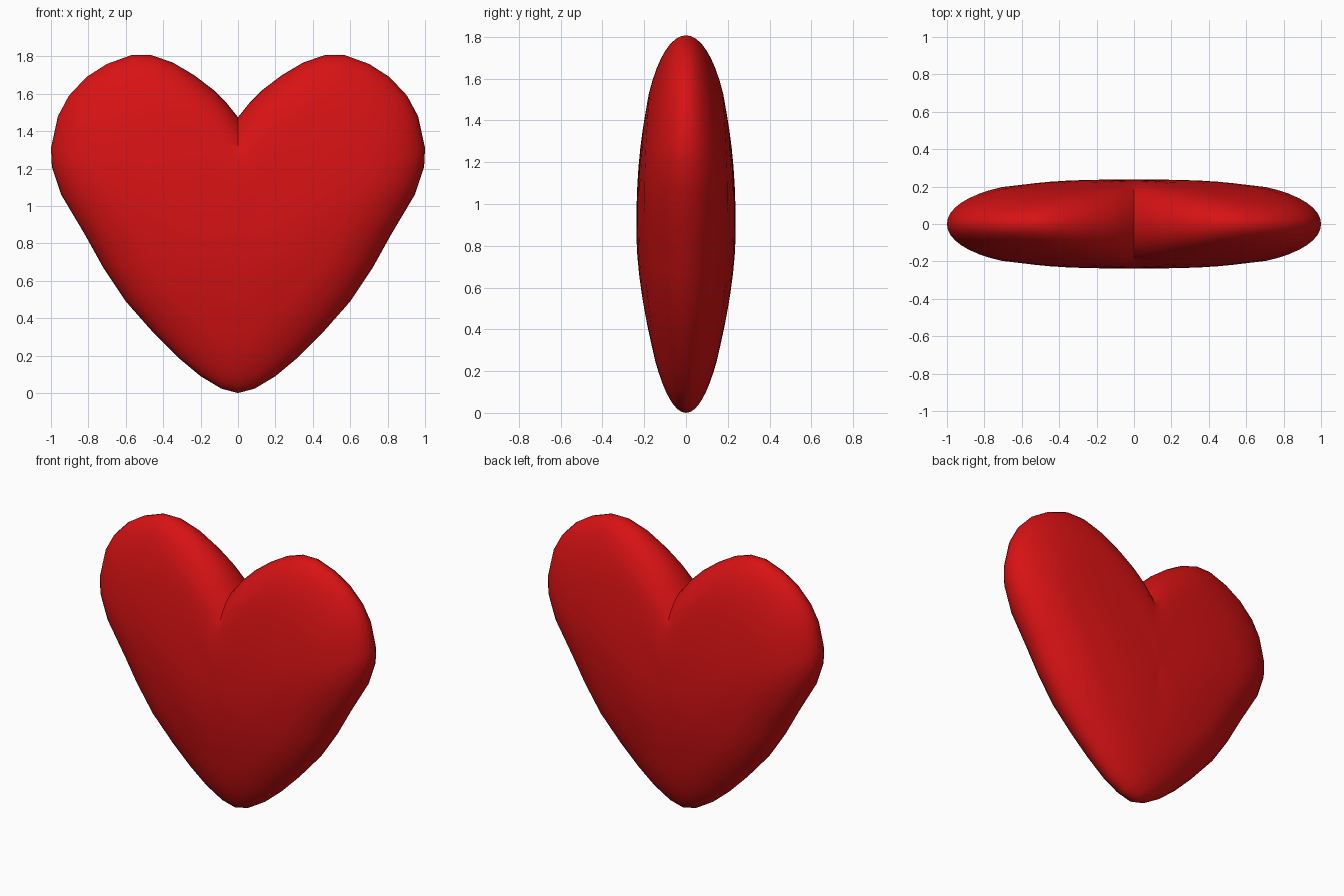
import bpy
import bmesh
import math

cube = bpy.data.objects.get("Cube")
if cube:
    bpy.data.objects.remove(cube)

HALF_DEPTH = 0.238
CENTER_Z = 0.85
RINGS = 16

# Half outline, from the bottom tip round the lobe to the cleft
half = [(0, 0), (.09, .024), (.2, .09), (.32, .19), (.45, .32), (.6, .49),
        (.72, .67), (.82, .85), (.945, 1.06), (.995, 1.21), (1, 1.31),
        (.963, 1.48), (.904, 1.59), (.81, 1.69), (.7, 1.76), (.57, 1.807),
        (.465, 1.807), (.35, 1.768), (.235, 1.70), (.13, 1.62),
        (.064, 1.555), (0, 1.475)]
outline = half + [(-x, z) for x, z in half[-2:0:-1]]

# Fullness of the bulge by angle from straight down
fullness_keys = [(0, 1.4), (26, 1.9), (59, 2.8), (105, 3.4), (149, 2.3), (180, 3.3)]


def fullness(x, z):
    angle = math.degrees(math.atan2(abs(x), CENTER_Z - z))
    for (a, p), (b, q) in zip(fullness_keys, fullness_keys[1:]):
        if angle <= b:
            t = (angle - a) / (b - a)
            return p + (q - p) * t * t * (3 - 2 * t)
    return fullness_keys[-1][1]


bm = bmesh.new()
rim = [bm.verts.new((x, 0, z)) for x, z in outline]
count = len(rim)
inner = []

# Puffed front and back, built as shrinking rings that meet at a pole
for side in (-1, 1):
    previous = rim
    for ring in range(RINGS - 1, 0, -1):
        s = math.sin(math.pi / 2 * ring / RINGS)
        current = []
        for x, z in outline:
            depth = HALF_DEPTH * math.sqrt(1 - s ** fullness(x, z))
            current.append(bm.verts.new((x * s, side * depth,
                                         CENTER_Z + (z - CENTER_Z) * s)))
        for i in range(count):
            j = (i + 1) % count
            bm.faces.new((previous[i], previous[j], current[j], current[i]))
        if s < 0.68:
            inner += current
        previous = current
    pole = bm.verts.new((0, side * HALF_DEPTH, CENTER_Z))
    inner.append(pole)
    for i in range(count):
        bm.faces.new((previous[i], previous[(i + 1) % count], pole))

# Soften the middle so that the cleft fades out
for _ in range(6):
    bmesh.ops.smooth_vert(bm, verts=inner, factor=0.5,
                          use_axis_x=True, use_axis_y=True, use_axis_z=True)
bmesh.ops.recalc_face_normals(bm, faces=bm.faces)

mesh = bpy.data.meshes.new("heart")
bm.to_mesh(mesh)
bm.free()
heart = bpy.data.objects.new("heart", mesh)
bpy.context.collection.objects.link(heart)

# Red material
red = bpy.data.materials.new("red")
red.use_nodes = True
color = (0.68, 0.006, 0.007, 1)
red.diffuse_color = color
red.node_tree.nodes["Principled BSDF"].inputs["Base Color"].default_value = color
mesh.materials.append(red)

bpy.ops.object.select_all(action='DESELECT')
heart.select_set(True)
bpy.context.view_layer.objects.active = heart
bpy.ops.object.shade_smooth_by_angle(angle=math.radians(40))
